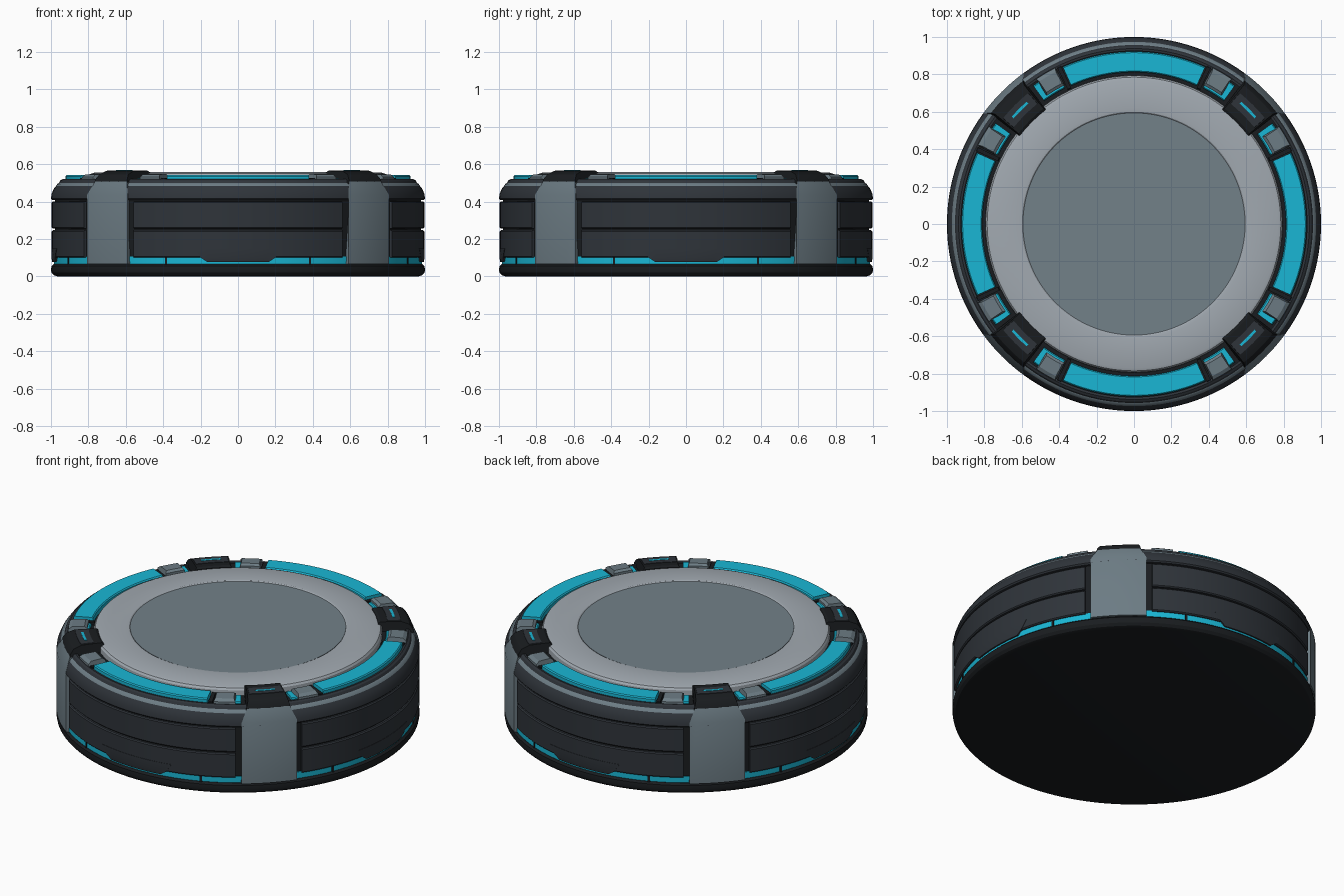
import bpy, bmesh
from math import sin, cos, pi, radians

if "Cube" in bpy.data.objects:
    bpy.data.objects.remove(bpy.data.objects["Cube"])


def material(name, r, g, b):
    m = bpy.data.materials.new(name)
    m.diffuse_color = (r, g, b, 1)
    m.use_nodes = True
    m.node_tree.nodes["Principled BSDF"].inputs["Base Color"].default_value = m.diffuse_color
    return m


BLACK = material("near_black", 0.010, 0.012, 0.014)
DARK = material("dark_slate", 0.028, 0.034, 0.042)
STEEL = material("steel_grey", 0.15, 0.20, 0.23)
DISC = material("disc_grey", 0.17, 0.22, 0.25)
LIGHT = material("light_grey", 0.36, 0.40, 0.44)
CYAN = material("cyan_glow", 0.01, 0.47, 0.66)


def finish(name, bm, mat):
    bmesh.ops.remove_doubles(bm, verts=bm.verts, dist=1e-5)
    bmesh.ops.recalc_face_normals(bm, faces=bm.faces)
    me = bpy.data.meshes.new(name)
    bm.to_mesh(me)
    bm.free()
    me.materials.append(mat)
    me.shade_smooth()
    me.set_sharp_from_angle(angle=radians(28))
    ob = bpy.data.objects.new(name, me)
    bpy.context.collection.objects.link(ob)
    return ob


def revolve(name, profile, mat, closed=False, n=128):
    """Spin an (r, z) profile around z."""
    bm = bmesh.new()
    cols = [[bm.verts.new((r * cos(2 * pi * i / n), r * sin(2 * pi * i / n), z))
             for r, z in profile] for i in range(n)]
    m = len(profile)
    for i in range(n):
        a, b = cols[i], cols[(i + 1) % n]
        for j in range(m if closed else m - 1):
            k = (j + 1) % m
            bm.faces.new((a[j], b[j], b[k], a[k]))
    return finish(name, bm, mat)


def arc_block(name, profile, angle, mat, half=None, steps=8):
    """Solid arc piece. Points are (r, z) with a half angle in degrees,
    or (r, z, half_width) to taper the piece."""
    bm = bmesh.new()
    cols = []
    for i in range(steps + 1):
        t = 2 * i / steps - 1
        col = []
        for p in profile:
            h = radians(half) if half else p[2] / p[0]
            a = radians(angle) + t * h
            col.append(bm.verts.new((p[0] * cos(a), p[0] * sin(a), p[1])))
        cols.append(col)
    m = len(profile)
    for a, b in zip(cols, cols[1:]):
        for j in range(m):
            k = (j + 1) % m
            bm.faces.new((a[j], b[j], b[k], a[k]))
    bm.faces.new(cols[0])
    bm.faces.new(cols[-1])
    return finish(name, bm, mat)


def slab(r0, r1, z0, z1, c=0.006):
    """Rectangular (r, z) section with chamfered top corners."""
    return [(r0, z0), (r1, z0), (r1, z1 - c), (r1 - c, z1), (r0 + c, z1), (r0, z1 - c)]


def plate(r0, r1, z0, z1, c=0.006):
    """Rectangular (r, z) section with chamfered outer corners."""
    return [(r0, z0), (r1 - c, z0), (r1, z0 + c), (r1, z1 - c), (r1 - c, z1), (r0, z1)]


# Base, light strip and inner body
revolve("base_plate", [(0, 0), (0.965, 0), (0.985, 0.006), (0.997, 0.02), (1.0, 0.035),
                       (0.997, 0.055), (0.985, 0.066), (0, 0.066)], BLACK)
revolve("base_light_strip", [(0.9, 0.06), (0.984, 0.06), (0.984, 0.105), (0.9, 0.105)], CYAN, True)
revolve("body_core", [(0, 0.09), (0.978, 0.09), (0.978, 0.42), (0.93, 0.508), (0, 0.508)], BLACK)

# Upper shoulder, its grey trim and the raised lip
revolve("upper_shoulder", [(0.95, 0.408), (0.993, 0.408), (1.0, 0.416), (0.997, 0.44),
                           (0.985, 0.468), (0.974, 0.482), (0.93, 0.482)], DARK, True)
revolve("shoulder_trim", [(0.93, 0.48), (0.974, 0.482), (0.966, 0.494), (0.957, 0.499),
                          (0.93, 0.499)], STEEL, True)
revolve("upper_lip", [(0.925, 0.49), (0.957, 0.499), (0.95, 0.513), (0.938, 0.52),
                      (0.925, 0.518)], DARK, True)

# Top centre
revolve("top_ring", [(0.59, 0.50), (0.795, 0.50), (0.793, 0.538), (0.785, 0.549), (0.77, 0.554),
                     (0.615, 0.559), (0.60, 0.557), (0.592, 0.550)], LIGHT, True)
revolve("top_disc", [(0, 0.5), (0.594, 0.5), (0.594, 0.554), (0, 0.554)], DISC)

for q in range(4):
    side = q * 90
    # Side panels split by a horizontal groove, with a tapered lower tab
    arc_block("lower_side_panel", plate(0.95, 0.996, 0.10, 0.247), side, DARK, 34.2, 24)
    arc_block("upper_side_panel", plate(0.95, 0.996, 0.256, 0.40), side, DARK, 34.2, 24)
    arc_block("panel_tab", [(0.95, 0.077, 0.165), (0.993, 0.077, 0.165), (0.998, 0.10, 0.20),
                            (0.998, 0.15, 0.235), (0.95, 0.15, 0.235)], side, DARK)
    # Top light bar
    arc_block("top_light_bar", slab(0.812, 0.922, 0.50, 0.541), side, CYAN, 24.4, 20)
    for s in (-1, 1):
        arc_block("strip_divider", plate(0.95, 0.988, 0.06, 0.105, 0.002), side + s * 23,
                  BLACK, 0.35, 1)
        arc_block("bar_divider", slab(0.80, 0.93, 0.50, 0.526, 0.003), side + s * 25.5,
                  BLACK, 0.7, 1)
        # Clamp block on a small light
        arc_block("small_light", slab(0.815, 0.915, 0.50, 0.524), side + s * 31.5, CYAN, 4.6, 4)
        arc_block("clamp_block", [(0.83, 0.50, 0.056), (0.937, 0.50, 0.06), (0.935, 0.532, 0.06),
                                  (0.915, 0.545, 0.052), (0.845, 0.548, 0.048),
                                  (0.83, 0.538, 0.056)], side + s * 30.4, STEEL, None, 2)

    # Corner bracket, its dark cap and the light slit
    corner = side + 45
    arc_block("corner_bracket", [(0.92, 0.066, 0.155), (1.0, 0.066, 0.155), (1.0, 0.435, 0.155),
                                 (0.968, 0.508, 0.12), (0.92, 0.508, 0.12)], corner, STEEL)
    arc_block("bracket_cap", [(0.772, 0.50, 0.10), (0.972, 0.495, 0.125), (0.965, 0.52, 0.12),
                              (0.945, 0.545, 0.11), (0.90, 0.563, 0.105), (0.785, 0.565, 0.095),
                              (0.772, 0.557, 0.10)], corner, BLACK, None, 4)
    arc_block("cap_panel", [(0.825, 0.55, 0.095), (0.90, 0.55, 0.098), (0.90, 0.566, 0.095),
                            (0.825, 0.567, 0.09)], corner, DARK, None, 4)
    arc_block("cap_light_slit", [(0.856, 0.56, 0.055), (0.87, 0.56, 0.055), (0.87, 0.5685, 0.055),
                                 (0.856, 0.5685, 0.055)], corner, CYAN, None, 4)
